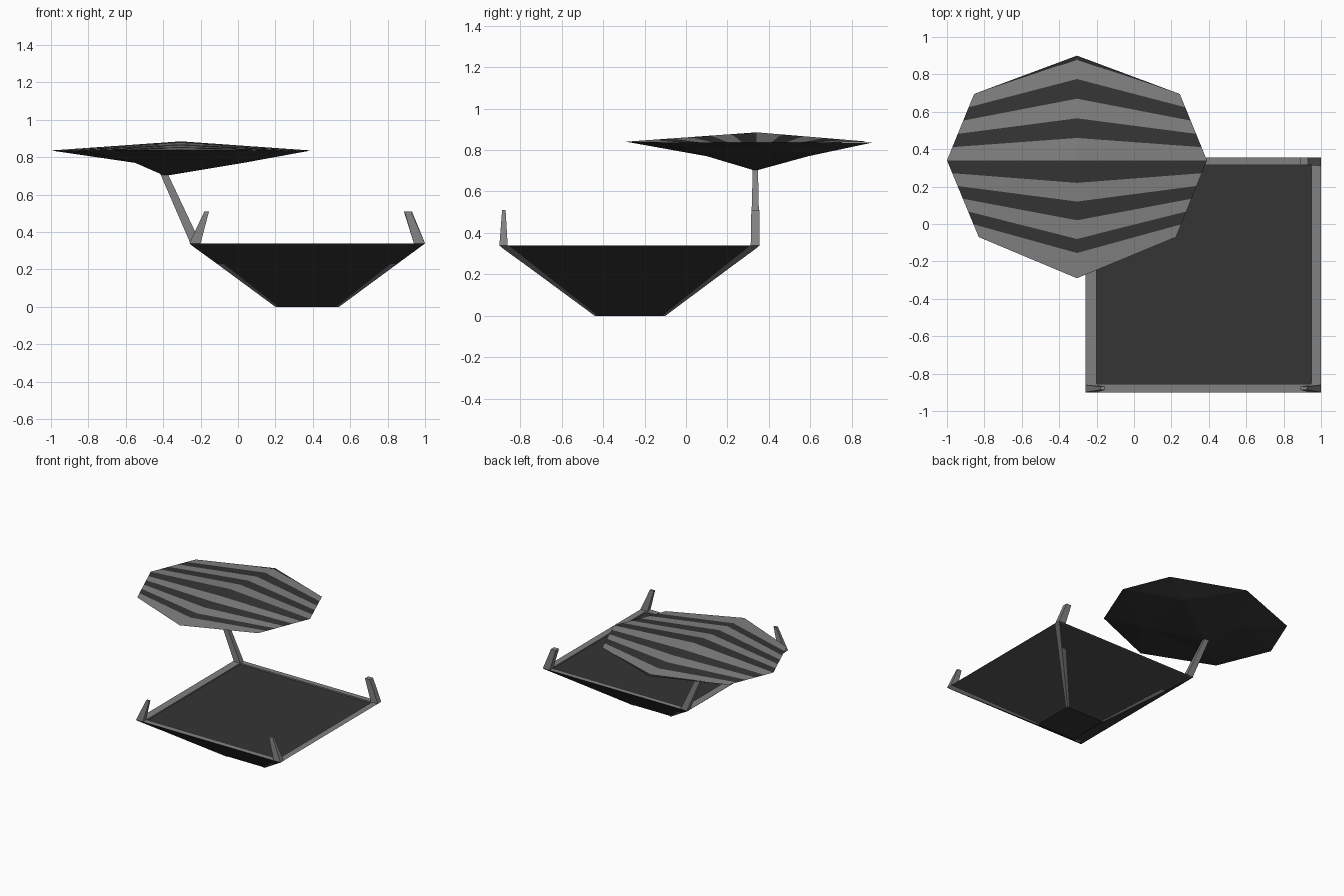
import bpy
from mathutils import Vector

if "Cube" in bpy.data.objects:
    bpy.data.objects.remove(bpy.data.objects["Cube"])


def material(name, v):
    m = bpy.data.materials.new(name)
    m.diffuse_color = (v, v, v, 1)
    m.use_nodes = True
    m.node_tree.nodes["Principled BSDF"].inputs["Base Color"].default_value = m.diffuse_color
    return m


LIGHT = material("mid_grey", 0.22)
DARK = material("charcoal", 0.035)


def mesh(name, verts, faces, mats, indices=None):
    me = bpy.data.meshes.new(name)
    me.from_pydata(verts, [], faces)
    for m in mats:
        me.materials.append(m)
    if indices:
        me.polygons.foreach_set("material_index", indices)
    ob = bpy.data.objects.new(name, me)
    bpy.context.collection.objects.link(ob)
    return ob


def rect(x0, x1, y0, y1, z):
    return [(x0, y0, z), (x1, y0, z), (x1, y1, z), (x0, y1, z)]


def bridge(a, b):
    # quads between two four-point rings, lower ring first
    return [(a + i, a + (i + 1) % 4, b + (i + 1) % 4, b + i) for i in range(4)]


def loft(name, rings, mat):
    verts = [v for r in rings for v in r]
    faces = [(3, 2, 1, 0)]
    for k in range(len(rings) - 1):
        faces += bridge(4 * k, 4 * k + 4)
    n = len(verts)
    faces.append((n - 4, n - 3, n - 2, n - 1))
    return mesh(name, verts, faces, [mat])


# Square basin tapering to a small foot
loft("basin", [rect(.205, .535, -.435, -.105, 0), rect(-.25, .985, -.89, .345, .33)], DARK)

# Flat rim around the dark inner panel
outer = rect(-.26, 1, -.9, .355, .34)
inner = rect(-.2, .95, -.855, .315, .34)
low_out = rect(-.25, .985, -.89, .345, .33)
low_in = rect(-.2, .95, -.855, .315, .33)
mesh("rim", outer + inner + low_out + low_in,
     bridge(0, 4) + bridge(8, 0) + bridge(4, 12), [LIGHT, DARK],
     [0] * 4 + [1] * 4 + [0] * 4)

# Tapered ribs running down the basin corners
for sx, fx, tx in ((1, .2, -.26), (-1, .54, 1)):
    for sy, fy, ty in ((1, -.44, -.9), (-1, -.1, .355)):
        rings = []
        for x, y, z, w in ((fx, fy, 0, .015), (tx, ty, .339, .045)):
            xs, ys = sorted((x, x + sx * w)), sorted((y, y + sy * w))
            rings.append(rect(*xs, *ys, z))
        loft("corner_rib", rings, LIGHT)

# Short corner posts leaning inwards
loft("front_left_post", [rect(-.26, -.2, -.9, -.86, .34), rect(-.18, -.155, -.887, -.87, .51)], LIGHT)
loft("front_right_post", [rect(.94, 1, -.9, -.86, .34), rect(.89, .925, -.887, -.87, .51)], LIGHT)
loft("back_right_post", [rect(.94, 1, .312, .355, .34), rect(.887, .93, .315, .355, .51)], LIGHT)

# Long strut carrying the canopy
loft("canopy_strut", [rect(-.255, -.2, .312, .355, .34), rect(-.415, -.375, .322, .347, .71)], LIGHT)

# Striped canopy top: bands run from the ridge line to both side edges
W, NW = Vector((-1, .34, .836)), Vector((-.855, .695, .836))
E, NE = Vector((.39, .34, .836)), Vector((.245, .695, .836))
SW, SE = Vector((-.83, -.07, .836)), Vector((.225, -.07, .836))
N, S = Vector((-.305, .9, .836)), Vector((-.305, -.29, .84))
apex = Vector((-.305, .34, .885))
verts, faces, shade = [], [], []
ridge_n = [.34, .46, .565, .67, .775, .88]
ridge_s = [.34, .22, .12, .02, -.08, -.155, -.29]
for ridge, left, right, first in ((ridge_n, NW, NE, 0), (ridge_s, SW, SE, 1)):
    base, n = len(verts), len(ridge) - 1
    for i, y in enumerate(ridge):
        t = i / n
        z = .885 - .045 * abs(y - .34) / abs(ridge[-1] - .34)
        verts += [W.lerp(left, t), (-.305, y, z), E.lerp(right, t)]
    for i in range(n):
        for k in (0, 1):
            a = base + 3 * i + k
            f = (a, a + 1, a + 4, a + 3)
            faces.append(f if first == 0 else f[::-1])
            shade.append((i + first) % 2)
mesh("canopy_top", verts, faces, [LIGHT, DARK], shade)

# Canopy underside: octagon down to a square, then to a point
octagon = [N, NW, W, SW, S, SE, E, NE]
square = [(-.55, .59, .77), (-.55, .1, .77), (.03, .1, .77), (.03, .59, .77)]
tip = [(-.39, .335, .7)]
faces = []
for i in range(4):
    o, c, prev = 2 * i, 8 + i, 8 + (i - 1) % 4
    faces += [(o, o + 1, c), (o + 1, (o + 2) % 8, c), (o, c, prev)]
    faces.append((c, 8 + (i + 1) % 4, 12))
mesh("canopy_underside", octagon + square + tip, [f[::-1] for f in faces], [DARK])
